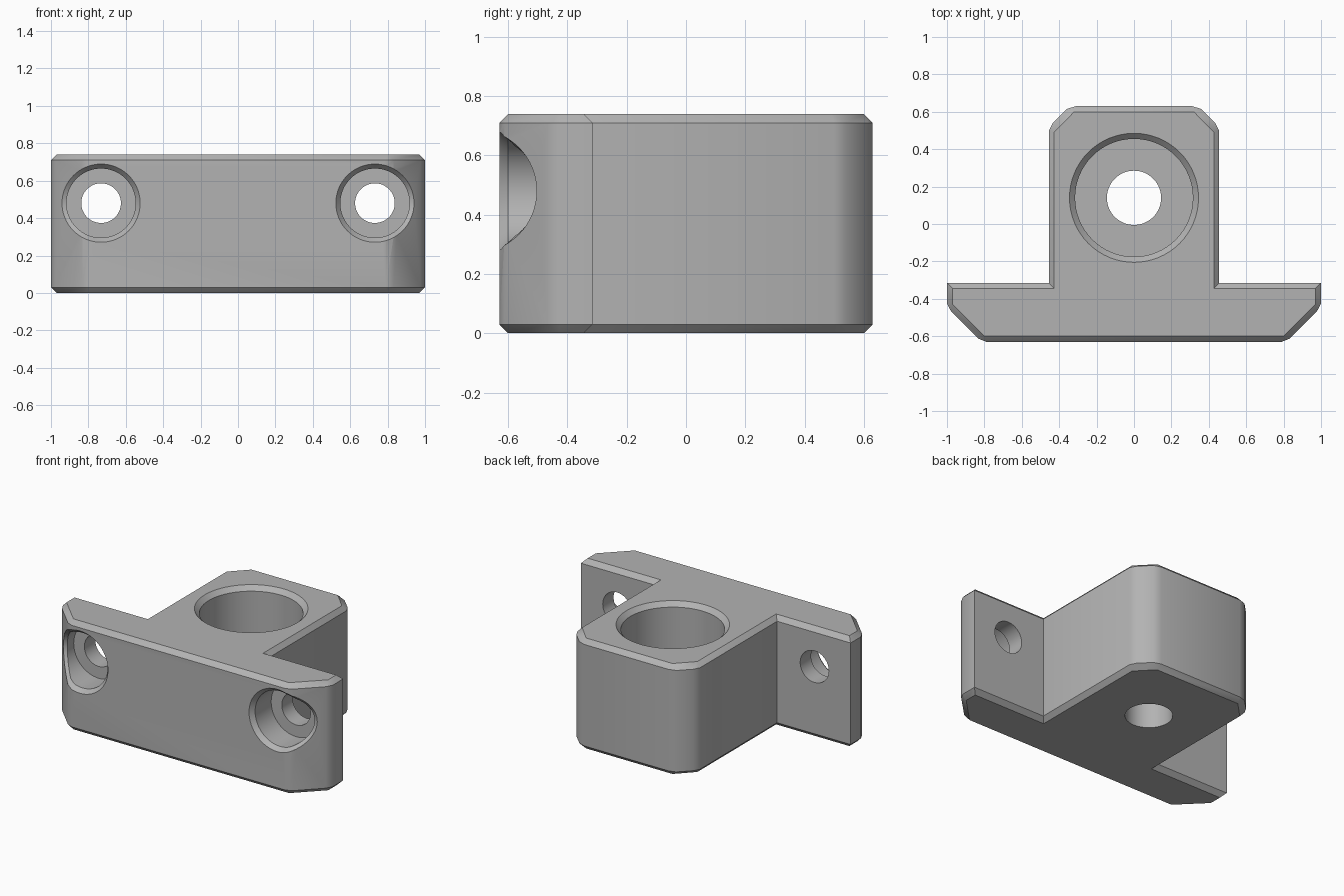
import bpy, bmesh, math

cube = bpy.data.objects.get("Cube")
if cube:
    bpy.data.objects.remove(cube, do_unlink=True)

HEIGHT, CHAMFER = 0.74, 0.03
SEGMENTS = 64

grey = bpy.data.materials.new("plain grey")
grey.use_nodes = True
grey.diffuse_color = (0.45, 0.45, 0.45, 1)
grey.node_tree.nodes["Principled BSDF"].inputs["Base Color"].default_value = (0.45, 0.45, 0.45, 1)


def make_object(name, bm):
    bmesh.ops.remove_doubles(bm, verts=bm.verts, dist=0.0005)
    bmesh.ops.recalc_face_normals(bm, faces=bm.faces)
    mesh = bpy.data.meshes.new(name)
    bm.to_mesh(mesh)
    bm.free()
    mesh.materials.append(grey)
    obj = bpy.data.objects.new(name, mesh)
    bpy.context.collection.objects.link(obj)
    return obj


def loft(name, rings):
    """Join closed rings of points into a capped solid."""
    bm = bmesh.new()
    loops = [[bm.verts.new(p) for p in ring] for ring in rings]
    n = len(loops[0])
    for a, b in zip(loops, loops[1:]):
        for i in range(n):
            j = (i + 1) % n
            bm.faces.new((a[i], a[j], b[j], b[i]))
    bm.faces.new(loops[0])
    bm.faces.new(loops[-1])
    return make_object(name, bm)


def mirrored(half):
    return half + [(-x, y) for x, y in reversed(half)]


# T-shaped outline: outer walls, and the sharper inset edge of top and bottom
outer = mirrored([(0.79, -0.63), (0.832, -0.613), (0.978, -0.467), (1, -0.425),
                  (1, -0.315), (0.455, -0.315), (0.455, 0.5), (0.434, 0.541),
                  (0.36, 0.615), (0.31, 0.63)])
inset = mirrored([(0.8, -0.6), (0.8, -0.6), (0.97, -0.43), (0.97, -0.43),
                  (0.97, -0.345), (0.427, -0.345), (0.427, 0.49), (0.427, 0.49),
                  (0.32, 0.6), (0.32, 0.6)])
levels = [(inset, 0), (outer, CHAMFER), (outer, HEIGHT - CHAMFER), (inset, HEIGHT)]
body = loft("mounting_block", [[(x, y, z) for x, y in line] for line, z in levels])


def circle(r):
    return [(r * math.cos(2 * math.pi * i / SEGMENTS), r * math.sin(2 * math.pi * i / SEGMENTS))
            for i in range(SEGMENTS)]


def front_surface(x):
    """Depth of the front wall, including its slanted ends."""
    x = abs(x)
    return max(-0.63, -0.63 + (x - 0.79) * 0.405, x - 1.445)


# Vertical counterbored hole with a chamfered rim
steps = [(0.375, HEIGHT + 0.03), (0.315, HEIGHT - CHAMFER), (0.315, 0.2), (0.145, 0.2), (0.145, -0.1)]
cutters = [loft("vertical_bore_cutter",
                [[(x, y + 0.14, z) for x, y in circle(r)] for r, z in steps])]

# Two screw holes whose chamfered rims follow the front wall
FLOOR_Y = -0.43
for side, label in ((1, "left"), (-1, "right")):
    cx, cz = side * 0.732, 0.48
    profile = [(0.209, lambda x: -0.8), (0.209, front_surface),
               (0.185, lambda x: front_surface(x) + CHAMFER),
               (0.185, lambda x: FLOOR_Y), (0.106, lambda x: FLOOR_Y), (0.106, lambda x: -0.2)]
    rings = [[(cx + x, depth(cx + x), cz + z) for x, z in circle(r)] for r, depth in profile]
    cutters.append(loft(label + "_screw_hole_cutter", rings))

# Cut the holes
bpy.ops.object.select_all(action="DESELECT")
body.select_set(True)
bpy.context.view_layer.objects.active = body
for cutter in cutters:
    cutter.hide_render = True
    mod = body.modifiers.new(cutter.name, "BOOLEAN")
    mod.operation = "DIFFERENCE"
    mod.solver = "EXACT"
    mod.object = cutter
    bpy.ops.object.modifier_apply(modifier=mod.name)
    bpy.data.objects.remove(cutter, do_unlink=True)

bpy.ops.object.shade_smooth_by_angle(angle=math.radians(30))
